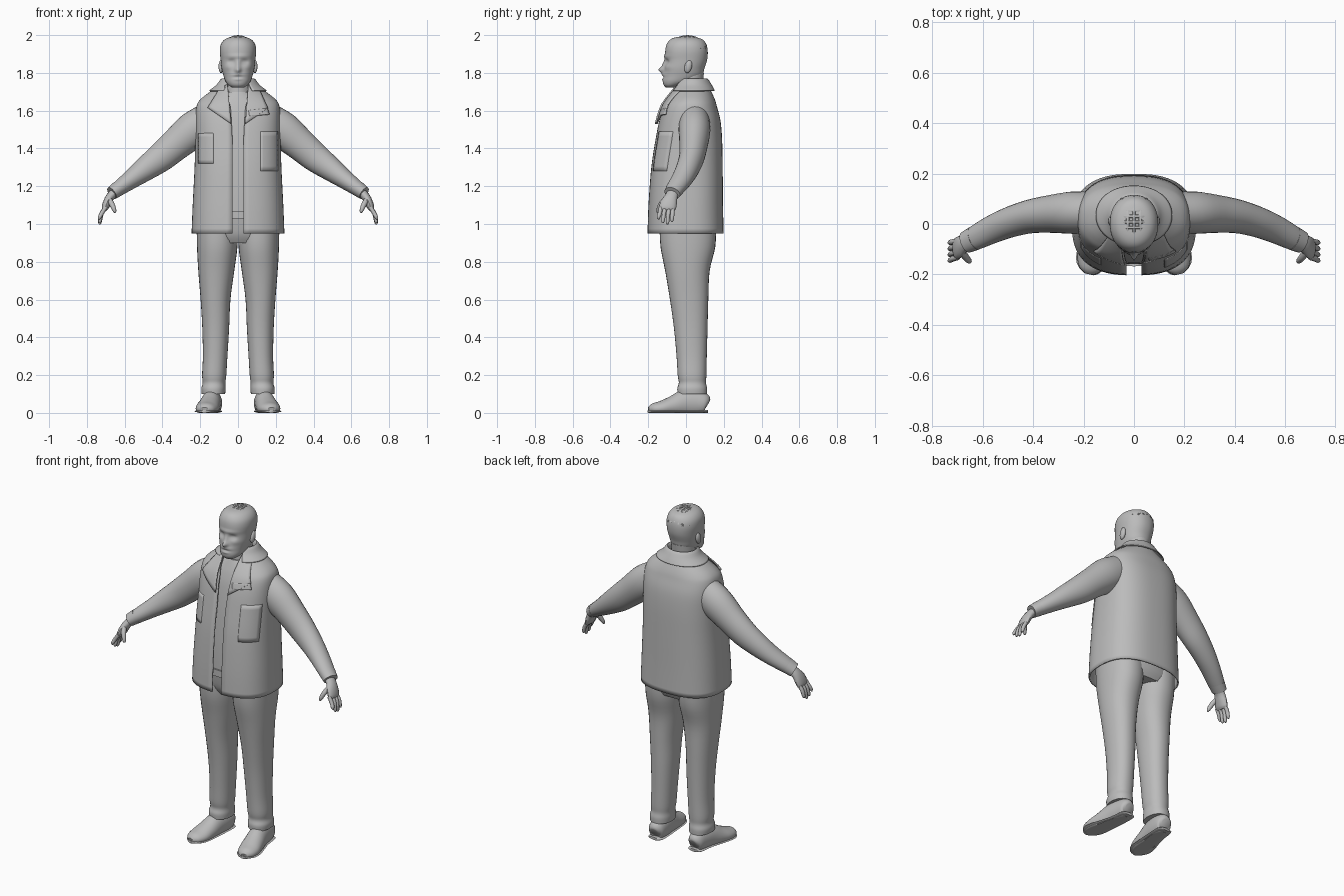
import bpy, bmesh, math
from mathutils import Vector

grey = bpy.data.materials.new("plain_grey")
grey.diffuse_color = (0.5, 0.5, 0.5, 1)


def finish(name, bm, sheet=0.0, angle=40):
    bmesh.ops.recalc_face_normals(bm, faces=bm.faces)
    me = bpy.data.meshes.new(name)
    bm.to_mesh(me)
    bm.free()
    me.materials.append(grey)
    me.shade_smooth()
    me.set_sharp_from_angle(angle=math.radians(angle))
    ob = bpy.data.objects.new(name, me)
    bpy.context.collection.objects.link(ob)
    if sheet:
        mod = ob.modifiers.new("thickness", 'SOLIDIFY')
        mod.thickness = sheet
        mod.offset = 0
    return ob


def skin(name, rings, closed=True, sheet=0.0, angle=40):
    """Join rings of points into a surface; closed rings get end caps."""
    bm = bmesh.new()
    vs = [[bm.verts.new(p) for p in r] for r in rings]
    n = len(vs[0])
    for a, b in zip(vs, vs[1:]):
        for i in range(n if closed else n - 1):
            j = (i + 1) % n
            bm.faces.new((a[i], a[j], b[j], b[i]))
    if closed:
        bm.faces.new(vs[0])
        bm.faces.new(vs[-1])
    return finish(name, bm, sheet, angle)


def spline(rows, per=4):
    """Catmull-Rom interpolation of every column."""
    out = []
    for i in range(len(rows) - 1):
        a, b, c, d = rows[max(i - 1, 0)], rows[i], rows[i + 1], rows[min(i + 2, len(rows) - 1)]
        for k in range(per):
            t = k / per
            out.append(tuple(0.5 * (2 * q + (r - p) * t + (2 * p - 5 * q + 4 * r - s) * t * t
                                    + (3 * q - p - 3 * r + s) * t ** 3)
                             for p, q, r, s in zip(a, b, c, d)))
    return out + [tuple(rows[-1])]


def power(v, n):
    return math.copysign(abs(v) ** (2 / n), v)


def section(row, segs, side=1):
    """Horizontal superellipse: z, centre x, half width, front y, back y, power, front gap."""
    z, cx, hw, yf, yb, n = row[:6]
    gap = row[6] if len(row) > 6 else 0
    t0 = math.asin((gap / hw) ** (n / 2)) if gap else 0
    count = segs + 1 if gap else segs
    pts = []
    for i in range(count):
        t = t0 + (2 * math.pi - 2 * t0) * i / segs
        pts.append((side * (cx + hw * power(math.sin(t), n)),
                    (yf + yb) / 2 - (yb - yf) / 2 * power(math.cos(t), n), z))
    return pts


def stack(name, rows, segs=32, per=4, side=1, closed=True, sheet=0.0):
    return skin(name, [section(r, segs, side) for r in spline(rows, per)], closed, sheet)


def sweep(name, rows, ref, segs=16, per=4, side=1, floor=None):
    """Tube along x, y, z with radii across and along the ref axis."""
    rows = spline(rows, per)
    rings = []
    for i, r in enumerate(rows):
        p = Vector(r[:3])
        t = (Vector(rows[min(i + 1, len(rows) - 1)][:3]) - Vector(rows[max(i - 1, 0)][:3])).normalized()
        v = (Vector(ref) - t * t.dot(Vector(ref))).normalized()
        u = t.cross(v)
        ring = []
        for k in range(segs):
            a = 2 * math.pi * k / segs
            q = p + u * r[3] * math.cos(a) + v * r[4] * math.sin(a)
            if floor is not None:
                q.z = max(q.z, floor)
            ring.append((side * q.x, q.y, q.z))
        rings.append(ring)
    return skin(name, rings)


# Head, with face features pushed in or out of the front
head = stack("head", [
    (1.722, 0, .03, -.105, -.06, 2), (1.735, 0, .05, -.118, -.02, 2.1),
    (1.755, 0, .066, -.123, .04, 2.2), (1.785, 0, .077, -.12, .085, 2.2),
    (1.825, 0, .087, -.115, .098, 2.2), (1.87, 0, .092, -.11, .112, 2.2),
    (1.915, 0, .096, -.11, .115, 2.2), (1.95, 0, .091, -.103, .108, 2.1),
    (1.975, 0, .073, -.085, .09, 2), (1.988, 0, .045, -.055, .055, 2),
    (1.992, 0, .01, -.01, .02, 2)], segs=72, per=6)
features = [(0, 1.815, .014, .016, .027), (0, 1.845, .010, .025, .012), (0, 1.888, .06, .010, .006),
            (0, 1.790, .035, .009, .006), (0, 1.777, .022, .005, -.006), (0, 1.766, .02, .006, .005)]
for s in (-1, 1):
    features += [(s * .035, 1.858, .018, .012, -.014), (s * .034, 1.857, .010, .006, .006),
                 (s * .055, 1.83, .02, .014, .004)]
for v in head.data.vertices:
    if v.co.y < -.03:
        x, z = v.co.x, v.co.z
        v.co.y -= sum(a * math.exp(-((x - cx) / sx) ** 2 - ((z - cz) / sz) ** 2)
                      for cx, cz, sx, sz, a in features)

stack("neck", [(1.62, 0, .08, -.06, .09, 2), (1.70, 0, .068, -.055, .085, 2),
               (1.80, 0, .068, -.05, .095, 2)])

# Woven hair lattice over the crown
def crown(x, y):
    q = 1 - (x / .1) ** 2 - ((y - .008) / .118) ** 2
    return 1.88 + .114 * math.sqrt(max(q, 0))


for along_x, count, reach_a, reach_b in ((True, 9, .085, .1), (False, 7, .1, .085)):
    for i in range(count):
        w = (2 * (i + .5) / count - 1) * reach_b
        path = []
        for k in range(25):
            d = (2 * k / 24 - 1) * reach_a
            x, y = (d, w + .008) if along_x else (w, d + .008)
            if crown(x, y) > 1.925:
                path.append((x, y, crown(x, y), .0055, .0065))
        sweep("hair_strand", path, (0, 1, 0) if along_x else (1, 0, 0), segs=8, per=1)

# Jacket shell, open down the front
jacket_rows = [
    (.95, 0, .242, -.20, .195, 2.6, .03), (1.1, 0, .236, -.195, .192, 2.6, .03),
    (1.3, 0, .226, -.18, .19, 2.6, .03), (1.45, 0, .222, -.157, .187, 2.6, .03),
    (1.55, 0, .221, -.137, .178, 2.6, .035), (1.62, 0, .216, -.115, .16, 2.5, .04),
    (1.655, 0, .198, -.095, .15, 2.3, .05), (1.69, 0, .155, -.07, .135, 2.2, .055),
    (1.73, 0, .10, -.045, .115, 2, .055), (1.755, 0, .08, -.03, .105, 2, .05)]
stack("jacket", jacket_rows, segs=64, closed=False, sheet=.008)
stack("jacket_collar", [
    (1.735, 0, .076, -.03, .1, 2, .05), (1.768, 0, .085, -.038, .11, 2, .05),
    (1.735, 0, .112, -.06, .134, 2, .06), (1.705, 0, .15, -.082, .15, 2.1, .075)],
    segs=48, closed=False, sheet=.006)

fine = spline(jacket_rows, 8)


def front_y(x, z):
    for a, b in zip(fine, fine[1:]):
        if a[0] <= z <= b[0]:
            t = (z - a[0]) / (b[0] - a[0])
            _, _, hw, yf, yb, n, _ = [p + (q - p) * t for p, q in zip(a, b)]
            r = min(abs(x) / hw, .98)
            return (yf + yb) / 2 - (yb - yf) / 2 * (1 - r ** n) ** (1 / n)
    return 0


def patch(name, corners, lift, thick=.008, n=8):
    """Four-cornered panel laid on the jacket front."""
    a, b, c, d = [Vector(p) for p in corners]
    rings = []
    for i in range(n + 1):
        left, right = a.lerp(d, i / n), b.lerp(c, i / n)
        pts = [left.lerp(right, k / n) for k in range(n + 1)]
        rings.append([(p.x, front_y(p.x, p.y) - lift, p.y) for p in pts])
    skin(name, rings, False, thick)


# Lapels and pockets
patch("left_lapel", [(.055, 1.74), (.115, 1.705), (.158, 1.612), (.038, 1.53)], .012)
patch("right_lapel", [(-.055, 1.74), (-.1, 1.71), (-.16, 1.615), (-.036, 1.53)], .02)
patch("chest_flap", [(.055, 1.60), (.155, 1.612), (.166, 1.58), (.06, 1.57)], .012)
patch("chest_pocket", [(.12, 1.49), (.208, 1.49), (.208, 1.28), (.12, 1.28)], .004)
patch("side_pocket", [(-.208, 1.48), (-.13, 1.48), (-.13, 1.32), (-.208, 1.32)], .002)

# Shirt, belt and hips
stack("shirt", [(1.03, 0, .20, -.16, .16, 2.4), (1.2, 0, .195, -.155, .155, 2.4),
                (1.4, 0, .19, -.138, .15, 2.4), (1.55, 0, .185, -.115, .145, 2.4),
                (1.62, 0, .17, -.096, .13, 2.3), (1.665, 0, .125, -.078, .11, 2.1),
                (1.70, 0, .074, -.062, .09, 2)])
stack("belt", [(1.03, 0, .206, -.168, .166, 2.4), (1.07, 0, .206, -.168, .166, 2.4)], per=1)
stack("hips", [(.90, 0, .19, -.11, .14, 2.4), (.95, 0, .213, -.135, .16, 2.4),
               (1.04, 0, .205, -.15, .16, 2.4)])

for s, side in ((1, "left"), (-1, "right")):
    # Trouser leg with a rumpled hem
    stack(side + "_trouser_leg", [
        (.10, .130, .062, -.045, .112, 2.2), (.13, .130, .064, -.046, .112, 2.2),
        (.16, .127, .060, -.038, .106, 2.2), (.20, .126, .064, -.044, .108, 2.2),
        (.30, .121, .065, -.05, .11, 2.2), (.45, .118, .071, -.064, .114, 2.2),
        (.60, .119, .079, -.085, .118, 2.2), (.75, .115, .095, -.11, .125, 2.2),
        (.88, .110, .107, -.135, .155, 2.2), (1.0, .110, .109, -.14, .16, 2.2)], side=s)
    # Shoe, toe turned out
    sweep(side + "_shoe", [
        (.130, .114, .045, .025, .025), (.131, .10, .05, .055, .044), (.134, .05, .052, .07, .05),
        (.142, -.01, .05, .07, .053), (.153, -.07, .035, .055, .058), (.165, -.13, .024, .04, .06),
        (.173, -.175, .02, .03, .046), (.177, -.197, .016, .014, .02)], (1, 0, 0), segs=24, side=s, floor=0)
    sweep(side + "_shoe_sole", [
        (.130, .117, .008, .008, .02), (.131, .10, .008, .008, .046), (.140, .0, .008, .008, .053),
        (.165, -.13, .008, .008, .065), (.173, -.18, .008, .008, .046), (.177, -.2, .008, .008, .018)],
        (1, 0, 0), segs=16, side=s, floor=0)
    # Sleeve and cuff
    sweep(side + "_sleeve", [
        (.16, .045, 1.545, .095, .08), (.24, .045, 1.495, .097, .084), (.33, .04, 1.42, .085, .075),
        (.41, .03, 1.352, .077, .067), (.49, .008, 1.292, .064, .061), (.56, -.02, 1.24, .051, .056),
        (.62, -.05, 1.197, .042, .05), (.655, -.068, 1.172, .036, .044)], (0, 1, 0), segs=28, side=s)
    sweep(side + "_cuff", [(.632, -.056, 1.189, .041, .049), (.668, -.073, 1.163, .036, .044)],
          (0, 1, 0), segs=28, per=1, side=s)
    # Hand
    sweep(side + "_palm", [
        (.645, -.065, 1.175, .024, .03), (.675, -.078, 1.145, .023, .034), (.692, -.09, 1.115, .022, .043),
        (.704, -.098, 1.085, .018, .044), (.708, -.1, 1.07, .01, .036)], (0, 1, 0), side=s)
    for i, (y0, y1, tip) in enumerate(((-.133, -.145, 1.025), (-.111, -.122, 1.005),
                                       (-.089, -.098, .998), (-.069, -.074, 1.012))):
        sweep(side + "_finger", [
            (.70, y0, 1.09, .011, .011), (.722, (y0 + y1) / 2, 1.055, .011, .011),
            (.731, y1, tip + .012, .0095, .0095), (.734, y1, tip, .004, .004)],
            (0, 1, 0), segs=10, side=s)
    sweep(side + "_thumb", [
        (.685, -.105, 1.135, .014, .014), (.668, -.132, 1.105, .014, .014),
        (.655, -.146, 1.075, .011, .011), (.65, -.15, 1.06, .005, .005)], (0, 1, 0), segs=10, side=s)
    # Ear
    bm = bmesh.new()
    bmesh.ops.create_uvsphere(bm, u_segments=16, v_segments=10, radius=1)
    for v in bm.verts:
        v.co = Vector((s * .09 + v.co.x * .013, .012 + v.co.y * .02 + v.co.z * .006, 1.833 + v.co.z * .034))
    finish(side + "_ear", bm)
